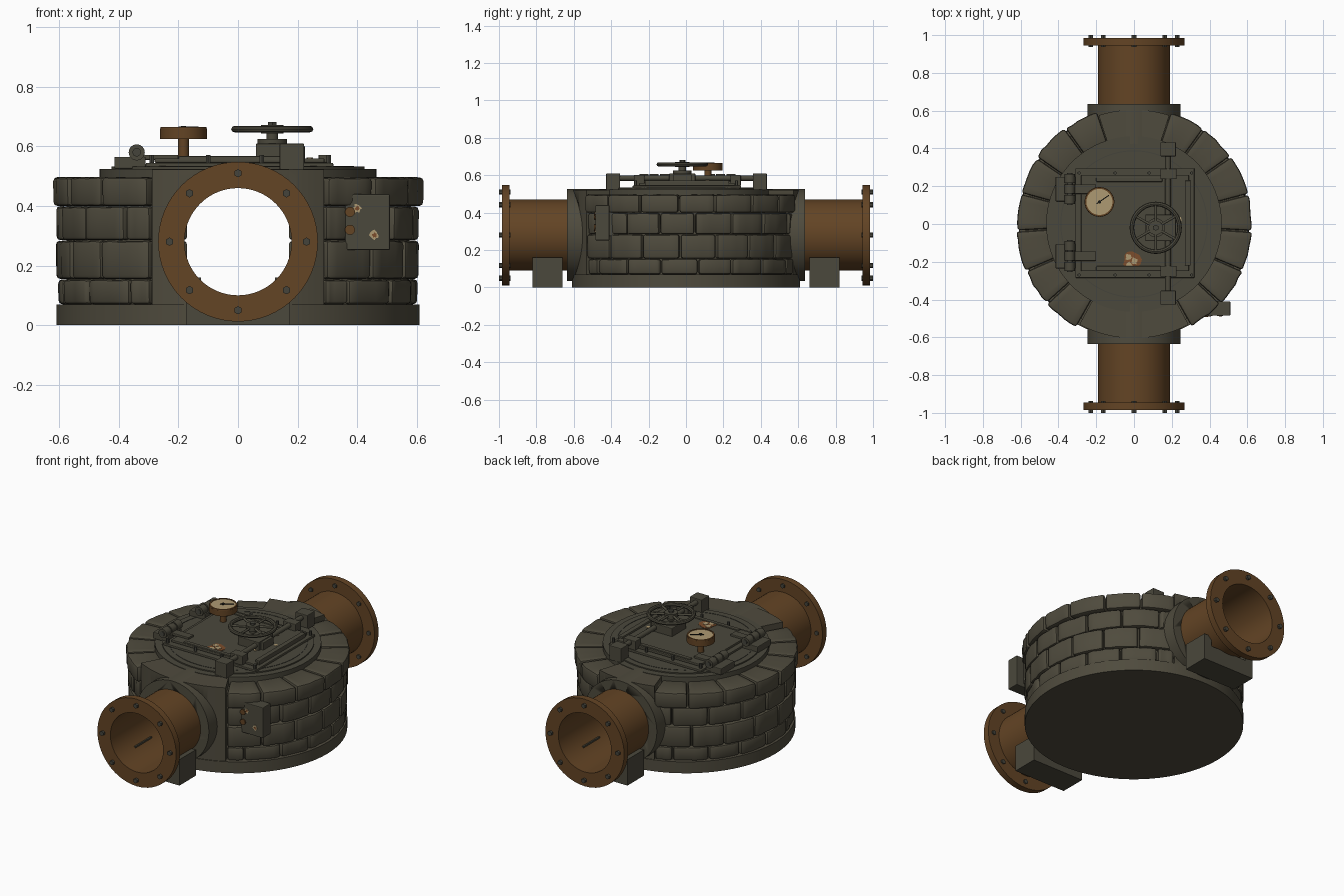
import bpy, bmesh, math, random
from math import pi, sin, cos, radians
from mathutils import Matrix, Vector

random.seed(4)
if "Cube" in bpy.data.objects:
    bpy.data.objects.remove(bpy.data.objects["Cube"])


def material(name, rgb):
    m = bpy.data.materials.new(name)
    m.use_nodes = True
    m.diffuse_color = (*rgb, 1)
    b = m.node_tree.nodes["Principled BSDF"]
    b.inputs["Base Color"].default_value = (*rgb, 1)
    b.inputs["Roughness"].default_value = 0.8
    return m


STONE = material("olive_stone", (.078, .070, .047))
METAL = material("dull_iron", (.070, .065, .045))
BOLT = material("dark_bolt", (.058, .057, .044))
RUST = material("rusty_brown", (.125, .058, .018))
CREAM = material("aged_cream", (.42, .32, .17))
STAIN = material("orange_rust", (.20, .075, .025))
BLACK = material("black_mark", (.01, .01, .008))


def finish(name, bm, mat, smooth=True, bevel=0):
    bmesh.ops.recalc_face_normals(bm, faces=bm.faces)
    me = bpy.data.meshes.new(name)
    bm.to_mesh(me)
    bm.free()
    me.materials.append(mat)
    ob = bpy.data.objects.new(name, me)
    bpy.context.collection.objects.link(ob)
    bpy.ops.object.select_all(action='DESELECT')
    ob.select_set(True)
    bpy.context.view_layer.objects.active = ob
    if bevel:
        mod = ob.modifiers.new("bevel", 'BEVEL')
        mod.width, mod.segments = bevel, 2
        bpy.ops.object.modifier_apply(modifier=mod.name)
    if smooth:
        bpy.ops.object.shade_smooth_by_angle(angle=radians(40))
    return ob


def box(name, x, y, z, mat, bevel=0.004):
    """Box from (min, max) ranges."""
    bm = bmesh.new()
    size = [b - a for a, b in (x, y, z)]
    mid = [(a + b) / 2 for a, b in (x, y, z)]
    bmesh.ops.create_cube(bm, size=1, matrix=Matrix.Translation(mid) @ Matrix.Diagonal((*size, 1)))
    return finish(name, bm, mat, False, bevel)


def rod(name, a, b, r, mat, sides=24):
    """Cylinder between two points."""
    a, b = Vector(a), Vector(b)
    turn = (b - a).to_track_quat('Z', 'Y').to_matrix().to_4x4()
    bm = bmesh.new()
    bmesh.ops.create_cone(bm, cap_ends=True, segments=sides, radius1=r, radius2=r,
                          depth=(b - a).length, matrix=Matrix.Translation((a + b) / 2) @ turn)
    return finish(name, bm, mat)


def ring(name, profile, mat, at=(0, 0, 0), along_y=False, sides=64):
    """Closed (radius, height) profile swept round an axis."""
    bm = bmesh.new()
    turn = Matrix.Rotation(pi / 2, 4, 'X') if along_y else Matrix()
    loops = []
    for i in range(sides):
        t = 2 * pi * i / sides
        loops.append([bm.verts.new(Vector(at) + turn @ Vector((r * cos(t), r * sin(t), h)))
                      for r, h in profile])
    n = len(profile)
    for i in range(sides):
        p, q = loops[i], loops[(i + 1) % sides]
        for j in range(n):
            bm.faces.new((p[j], p[(j + 1) % n], q[(j + 1) % n], q[j]))
    return finish(name, bm, mat)


def wedge(name, a0, a1, r0, r1, z0, z1, mat, steps=4, bevel=0, rough=0):
    """Curved block between two angles (degrees)."""
    bm = bmesh.new()
    cuts = []
    for i in range(steps + 1):
        t = radians(a0 + (a1 - a0) * i / steps)
        out = r1 + random.uniform(-rough, rough)
        top = z1 + random.uniform(-rough, rough) * .4
        cuts.append([bm.verts.new((r * cos(t), r * sin(t), z))
                     for r, z in ((r0, z0), (out, z0), (out + rough * .4, top), (r0, z1))])
    for p, q in zip(cuts, cuts[1:]):
        for j in range(4):
            k = (j + 1) % 4
            bm.faces.new((p[j], p[k], q[k], q[j]))
    bm.faces.new(cuts[0])
    bm.faces.new(cuts[-1][::-1])
    if bevel:
        bmesh.ops.recalc_face_normals(bm, faces=bm.faces)
        sharp = [e for e in bm.edges if e.calc_face_angle(0) > radians(50)]
        bmesh.ops.bevel(bm, geom=sharp, offset=bevel, segments=2, profile=.5, affect='EDGES')
    return finish(name, bm, mat)


# Body: foot, core, smooth panels and pipe collars, bored through for the pipe
PZ = .28
bored = [rod("core", (0, 0, .05), (0, 0, .475), .575, STONE, 96),
         wedge("front_panel", -118.5, -61.5, .4, .605, .07, .522, STONE, 24),
         wedge("back_panel", 72, 108, .4, .605, .07, .522, STONE, 16)]
for side, s in (("front", -1), ("back", 1)):
    bored.append(rod(side + "_collar", (0, s * .4, PZ), (0, s * .635, PZ), .246, STONE, 64))
cutter = rod("bore_cutter", (0, -1.2, PZ), (0, 1.2, PZ), .186, STONE, 64)
cutter.hide_render = True
for ob in bored:
    bpy.context.view_layer.objects.active = ob
    mod = ob.modifiers.new("bore", 'BOOLEAN')
    mod.object, mod.operation, mod.solver = cutter, 'DIFFERENCE', 'EXACT'
    bpy.ops.object.modifier_apply(modifier=mod.name)
bpy.data.objects.remove(cutter)
rod("foot", (0, 0, 0), (0, 0, .07), .61, STONE, 96)

# Stone courses on both flanks, laid in running bond
courses = [(.07, .153, .603), (.155, .283, .609), (.285, .398, .607), (.40, .492, .62)]
for row, (z0, z1, r) in enumerate(courses):
    top = row == 3
    for side in (0, 1):
        start, end, count = -61, 72, 7
        step = (end - start) / count
        edges = [start + step * i for i in range(count + 1)]
        if row % 2 == 0:
            edges = [start] + [e + step / 2 for e in edges[:-1]] + [end]
        edges = [edges[0]] + [e + random.uniform(-1.2, 1.2) for e in edges[1:-1]] + [edges[-1]]
        for a, b in zip(edges, edges[1:]):
            a, b = (180 - b, 180 - a) if side else (a, b)
            wedge("cap_stone" if top else "wall_stone", a + .35, b - .35, .44 if top else .53,
                  r + random.uniform(-.004, .004), z0, z1 + (.004 if top else 0), STONE,
                  5, .013, .004)

# Through pipe with bolted end flanges and cradle blocks
ring("through_pipe", [(.18, -.98), (.19, -.98), (.19, .98), (.18, .98)], RUST, (0, 0, PZ), True)
for side, s in (("front", -1), ("back", 1)):
    ring(side + "_flange", [(.18, -.02), (.268, -.02), (.268, .02), (.18, .02)], RUST,
         (0, s * .965, PZ), True)
    for i in range(8):
        t = i * pi / 4
        x, z = .23 * cos(t), PZ + .23 * sin(t)
        rod("flange_bolt", (x, s * .937, z), (x, s * 1.0, z), .014, BOLT, 6)
    cradle = sorted((s * .66, s * .82))
    box(side + "_cradle", (-.175, .175), cradle, (0, .098), METAL, 0)
    for k in (-1, 1):
        box(side + "_cradle_cheek", sorted((k * .125, k * .175)), cradle, (.09, .16), METAL, 0)

# Stepped lid and square hatch
rod("lid_disc", (0, 0, .468), (0, 0, .525), .465, METAL, 96)
rod("lid_step", (0, 0, .525), (0, 0, .532), .425, METAL, 96)
ring("lid_groove", [(.385, .531), (.39, .531), (.39, .534), (.385, .534)], BOLT)
box("hatch_frame", (-.31, .32), (-.285, .295), (.53, .545), METAL)
box("hatch_plate", (-.28, .29), (-.25, .26), (.545, .56), METAL)
for s in (-1, 1):
    box("hatch_rail", (-.2, .15), (s * .235 - .012, s * .235 + .012), (.555, .567), METAL)
    for x in (-.29, -.1, .08, .305):
        rod("hatch_bolt", (x, s * .27, .54), (x, s * .27, .572), .009, BOLT, 6)
box("hatch_edge_bar", (.27, .30), (-.22, .23), (.545, .572), METAL)

# Hinges on the hatch's right edge
for y in (.185, -.17):
    box("hinge_leaf", (-.415, -.31), (y - .065, y + .065), (.525, .565), METAL)
    box("hinge_strap", (-.34, -.2), (y - .025, y + .025), (.555, .572), METAL)
    rod("hinge_pin", (-.34, y - .085, .58), (-.34, y + .085, .58), .014, BOLT)
    for d in (-.055, 0, .055):
        rod("hinge_knuckle", (-.34, y + d - .024, .58), (-.34, y + d + .024, .58), .027, METAL)

# Locking bar with end keepers and guides
rod("locking_bar", (.18, -.40, .585), (.18, .40, .585), .015, METAL, 16)
for y in (-.39, .395):
    box("bar_keeper", (.14, .222), (y - .037, y + .037), (.52, .61), METAL)
for y in (-.25, .265):
    box("bar_guide", (.14, .225), (y - .028, y + .028), (.545, .602), METAL)
box("gear_box", (.06, .205), (-.09, .05), (.555, .61), METAL)
box("gear_cover", (.16, .222), (-.07, .03), (.555, .605), METAL)

# Handwheel
WX, WY, WZ = .115, -.02, .658
rod("wheel_base", (WX, WY, .60), (WX, WY, .625), .05, METAL)
rod("wheel_shaft", (WX, WY, .61), (WX, WY, .67), .02, METAL)
rod("wheel_hub", (WX, WY, .643), (WX, WY, .672), .038, METAL)
rod("wheel_nut", (WX, WY, .67), (WX, WY, .682), .016, BOLT, 6)
ring("wheel_rim", [(.126 + .012 * cos(i * pi / 4), .011 * sin(i * pi / 4)) for i in range(8)],
     METAL, (WX, WY, WZ))
for i in range(6):
    t = i * pi / 3 + pi / 6
    rod("wheel_spoke", (WX, WY, WZ), (WX + .124 * cos(t), WY + .124 * sin(t), WZ), .007, METAL, 10)

# Pressure gauge
GX, GY = -.183, .117
rod("gauge_stem", (GX, GY, .555), (GX, GY, .63), .018, RUST)
rod("gauge_case", (GX, GY, .625), (GX, GY, .66), .079, RUST, 48)
ring("gauge_bezel", [(.069, .655), (.079, .655), (.077, .666), (.069, .666)], RUST, (GX, GY, 0))
rod("gauge_face", (GX, GY, .66), (GX, GY, .663), .070, CREAM, 48)
rod("gauge_needle", (GX - .015, GY - .01, .664), (GX + .05, GY + .035, .664), .003, BLACK, 6)
rod("gauge_pivot", (GX, GY, .662), (GX, GY, .669), .009, BLACK, 12)


# Ragged worn-paint patch as a thin plate
def patch(name, at, r, mat, facing):
    bm = bmesh.new()
    axis = Vector(facing)
    turn = axis.to_track_quat('Z', 'Y').to_matrix()
    rim = []
    for i in range(12):
        d = r * random.uniform(.6, 1.1)
        rim.append(bm.verts.new(Vector(at) + turn @ Vector((d * cos(i * pi / 6), d * sin(i * pi / 6), 0))))
    solid = bmesh.ops.extrude_face_region(bm, geom=[bm.faces.new(rim)])
    moved = [v for v in solid["geom"] if isinstance(v, bmesh.types.BMVert)]
    bmesh.ops.translate(bm, verts=moved, vec=axis * .002)
    finish(name, bm, mat, False)


UP, FRONT = (0, 0, 1), (0, -1, 0)
patch("hatch_rust", (-.012, -.188, .56), .05, STAIN, UP)
for dx, dy in ((-.015, .012), (.015, -.008), (-.012, -.03)):
    patch("hatch_worn_paint", (-.012 + dx, -.188 + dy, .562), .02, CREAM, UP)
for x, y, z in ((.183, .115, .572), (.24, .025, .56), (.185, -.095, .56)):
    patch("worn_paint", (x, y, z), .013, CREAM, UP)

# Wall control box
box("control_box", (.36, .51), (-.485, -.41), (.252, .44), METAL)
box("control_box_mount", (.36, .46), (-.42, -.36), (.275, .42), METAL)
for z in (.32, .38):
    rod("box_button", (.376, -.48, z), (.376, -.493, z), .017, RUST, 16)
for x, z in ((.40, .392), (.458, .302)):
    patch("box_worn_paint", (x, -.485, z), .017, CREAM, FRONT)
    patch("box_rust", (x, -.487, z), .009, STAIN, FRONT)
